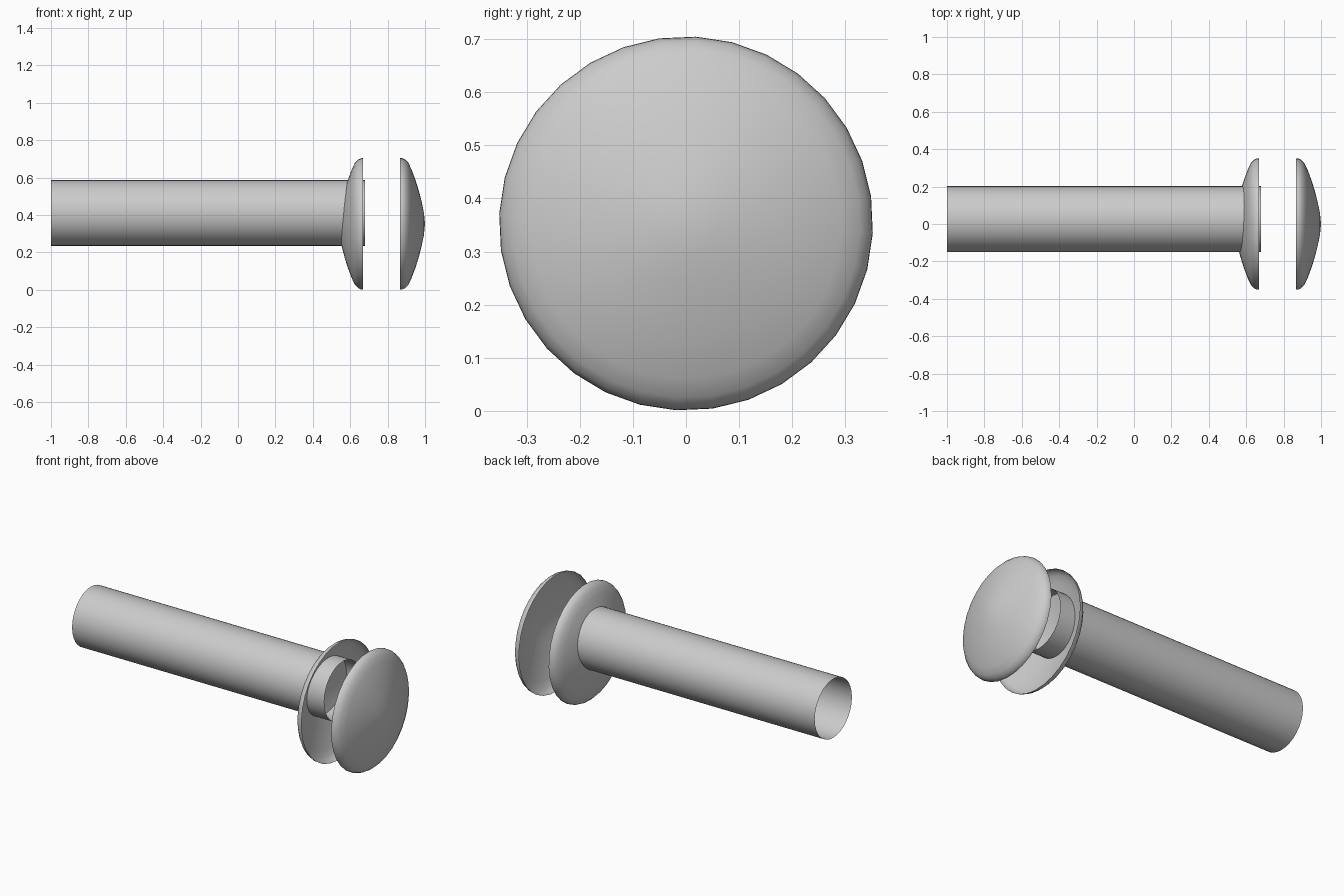
import bpy, bmesh, math

if "Cube" in bpy.data.objects:
    bpy.data.objects.remove(bpy.data.objects["Cube"])

SIDES = 32


def revolve_x(name, profile, cy, cz, turn=0.0):
    """Open shell turned around an x-parallel axis; profile is (x, radius)."""
    bm = bmesh.new()
    rings = []
    for x, r in profile:
        if r == 0:
            rings.append([bm.verts.new((x, cy, cz))] * SIDES)
            continue
        ring = []
        for i in range(SIDES):
            a = turn + 2 * math.pi * i / SIDES
            ring.append(bm.verts.new((x, cy + r * math.cos(a), cz + r * math.sin(a))))
        rings.append(ring)
    for lo, hi in zip(rings, rings[1:]):
        for i in range(SIDES):
            j = (i + 1) % SIDES
            corners = list(dict.fromkeys((lo[i], lo[j], hi[j], hi[i])))
            bm.faces.new(corners)
    # outward normals: away from the axis
    for f in bm.faces:
        f.normal_update()
        c = f.calc_center_median()
        if f.normal.y * (c.y - cy) + f.normal.z * (c.z - cz) < 0:
            f.normal_flip()
    mesh = bpy.data.meshes.new(name)
    bm.to_mesh(mesh)
    bm.free()
    for p in mesh.polygons:
        p.use_smooth = True
    obj = bpy.data.objects.new(name, mesh)
    bpy.context.collection.objects.link(obj)
    return obj


# hollow domed disc: (height above the open rim, radius)
dome = [(0, 0.352), (0.012, 0.351), (0.027, 0.344), (0.043, 0.328),
        (0.06, 0.293), (0.083, 0.232), (0.1, 0.177), (0.115, 0.118),
        (0.127, 0.06), (0.133, 0)]
turn = math.radians(-3)

# outer cap bulges to +x, collar bulges to -x
revolve_x("end_cap", [(0.867 + h, r) for h, r in dome], 0, 0.353, turn)
revolve_x("collar", [(0.669 - h, r) for h, r in dome], 0, 0.353, turn)

# open tube passing through the collar, slightly off centre
revolve_x("tube", [(-1, 0.177), (0.68, 0.177)], 0.026, 0.411)
